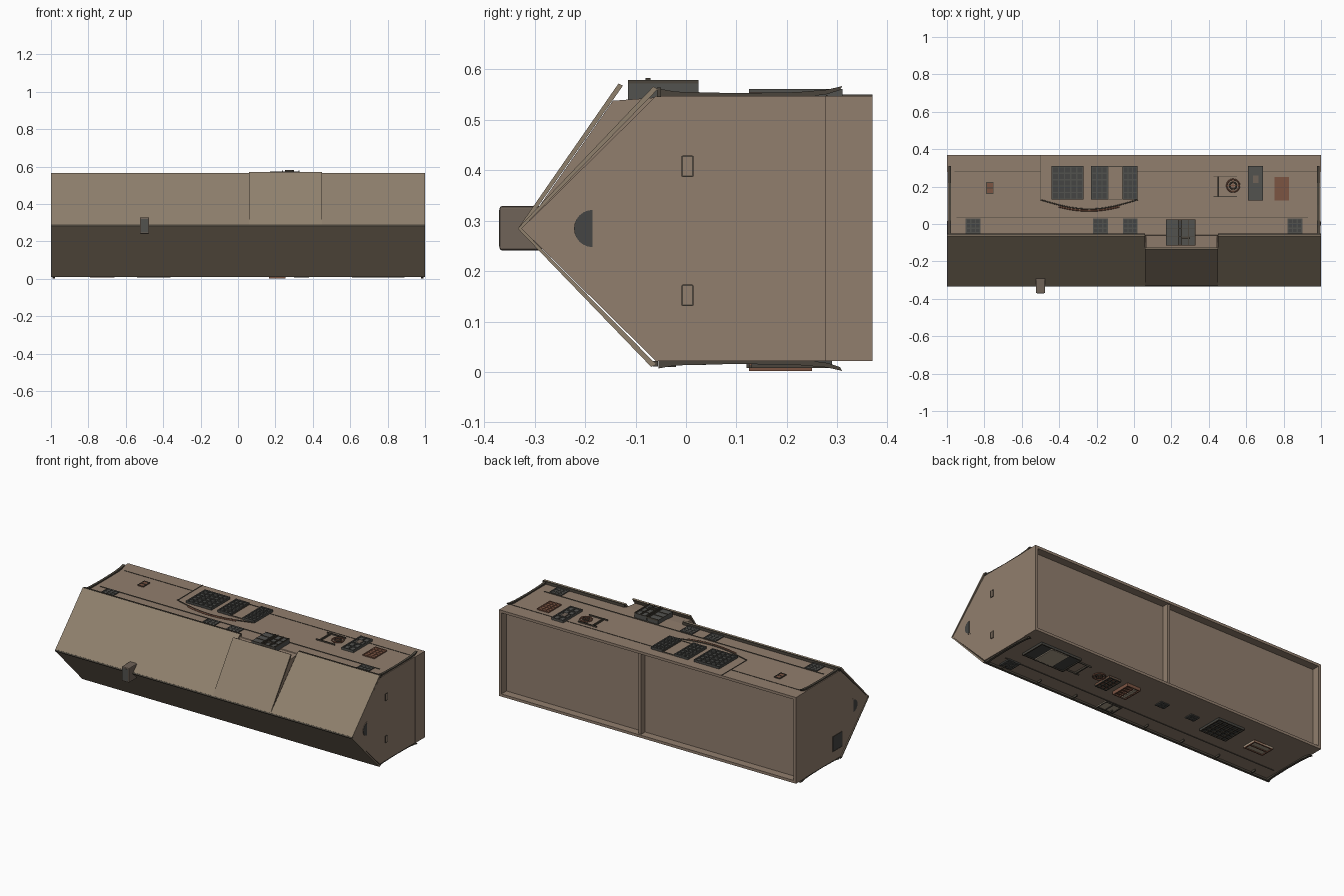
import bpy, bmesh, math

if "Cube" in bpy.data.objects:
    bpy.data.objects.remove(bpy.data.objects["Cube"])

def material(name, rgb):
    m = bpy.data.materials.new(name)
    m.diffuse_color = (*rgb, 1)
    m.use_nodes = True
    m.node_tree.nodes["Principled BSDF"].inputs["Base Color"].default_value = m.diffuse_color
    return m

WALL = material("wall_tan", (0.285, 0.21, 0.155))
ROOF = material("roof_tan", (0.275, 0.215, 0.152))
GREY = material("frame_grey", (0.085, 0.085, 0.078))
DARK = material("glass_dark", (0.058, 0.06, 0.056))
BROWN = material("wood_brown", (0.20, 0.09, 0.055))
CREAM = material("cream", (0.42, 0.35, 0.26))
TRIM = material("trim_dark", (0.07, 0.06, 0.045))
STONE = material("chimney_stone", (0.16, 0.125, 0.098))
TOP, BOT = 0.547, 0.022      # the two long walls
MID = (TOP + BOT) / 2

def finish(name, bm, mats):
    bmesh.ops.recalc_face_normals(bm, faces=bm.faces)
    me = bpy.data.meshes.new(name)
    bm.to_mesh(me)
    bm.free()
    ob = bpy.data.objects.new(name, me)
    for m in mats:
        me.materials.append(m)
    bpy.context.collection.objects.link(ob)
    return ob

def boxes(name, parts):
    """parts: (x0, x1, y0, y1, z0, z1, material)"""
    bm, mats = bmesh.new(), []
    for x0, x1, y0, y1, z0, z1, m in parts:
        if m not in mats:
            mats.append(m)
        r = bmesh.ops.create_cube(bm, size=1)
        for v in r["verts"]:
            v.co = ((x0 + x1) / 2 + v.co.x * (x1 - x0), (y0 + y1) / 2 + v.co.y * (y1 - y0),
                    (z0 + z1) / 2 + v.co.z * (z1 - z0))
        for f in {f for v in r["verts"] for f in v.link_faces}:
            f.material_index = mats.index(m)
    return finish(name, bm, mats)

def prism(name, profile, x0, x1, m):
    """extrude a (y, z) profile along x"""
    bm = bmesh.new()
    f = bm.faces.new([bm.verts.new((x0, y, z)) for y, z in profile])
    r = bmesh.ops.extrude_face_region(bm, geom=[f])
    bmesh.ops.translate(bm, vec=(x1 - x0, 0, 0),
                        verts=[v for v in r["geom"] if isinstance(v, bmesh.types.BMVert)])
    return finish(name, bm, [m])

def flip(profile):
    return [(y, 2 * MID - z) for y, z in profile]

def span(top, d0, d1):
    """z range at a distance out from the top or bottom wall"""
    return (TOP + d0, TOP + d1) if top else (BOT - d1, BOT - d0)

def window(name, x0, x1, y0, y1, top=True, nx=2, ny=3, frame=GREY, pane=DARK, d=0.014, b=0.007):
    parts = [(x0, x1, y0, y1, *span(top, -0.003, d * 0.6), pane)]
    for i in range(nx + 1):
        c = x0 + (x1 - x0 - b) * i / nx
        parts.append((c, c + b, y0, y1, *span(top, 0, d), frame))
    for j in range(ny + 1):
        c = y0 + (y1 - y0 - b) * j / ny
        parts.append((x0, x1, c, c + b, *span(top, 0, d * 0.95), frame))
    return boxes(name, parts)

def tube(name, pts, r, m, cyclic=False):
    cu = bpy.data.curves.new(name, "CURVE")
    cu.dimensions = "3D"
    cu.bevel_depth, cu.bevel_resolution = r, 1
    s = cu.splines.new("POLY")
    s.points.add(len(pts) - 1)
    for p, c in zip(s.points, pts):
        p.co = (*c, 1)
    s.use_cyclic_u = cyclic
    cu.materials.append(m)
    ob = bpy.data.objects.new(name, cu)
    bpy.context.collection.objects.link(ob)

# house shell, with a shallow recess on the open +y side
prism("house_body", [(0.277, BOT), (-0.06, BOT), (-0.326, MID), (-0.06, TOP), (0.277, TOP)], -0.997, 0.997, WALL)
boxes("base_rim", [(-1, 1, 0.277, 0.37, TOP - 0.016, TOP, WALL), (-1, 1, 0.277, 0.37, BOT, BOT + 0.016, WALL),
                   (-1, -0.984, 0.277, 0.37, BOT, TOP, WALL), (0.984, 1, 0.277, 0.37, BOT, TOP, WALL),
                   (0.05, 0.068, 0.277, 0.36, BOT, TOP, WALL)])
boxes("base_floor", [(-0.99, 0.99, 0.27, 0.322, BOT + 0.01, TOP - 0.01, WALL)])

# thin roof sheets
slab = [(-0.334, MID), (-0.065, 0.566), (-0.056, 0.561), (-0.326, MID)]
prism("roof_upper_left", slab, -1, 0.06, ROOF)
prism("roof_upper_right", slab, 0.45, 1, ROOF)
prism("roof_lower", flip([(-0.334, MID), (-0.069, 0.559), (-0.06, 0.553), (-0.326, MID)]), -1, 1, ROOF)
tube("ridge_cap", [(-1, -0.329, MID), (1, -0.329, MID)], 0.006, TRIM)

# wide dormer
prism("dormer_body", [(-0.322, MID), (-0.145, 0.538), (-0.04, TOP - 0.001), (-0.05, 0.5)], 0.065, 0.445, WALL)
prism("dormer_roof", [(-0.331, 0.288), (-0.134, 0.572), (-0.125, 0.568), (-0.323, 0.286)], 0.06, 0.45, ROOF)
boxes("dormer_window", [(0.17, 0.24, -0.115, 0.025, 0.535, 0.572, GREY), (0.25, 0.33, -0.115, 0.025, 0.535, 0.572, GREY),
                        (0.24, 0.25, -0.11, 0.02, 0.535, 0.565, DARK)]
      + [(x, x + 0.006, -0.115, 0.025, 0.57, 0.579, TRIM) for x in (0.234, 0.25, 0.288, 0.324)]
      + [(0.17, 0.33, y, y + 0.004, 0.565, 0.575, TRIM) for y in (-0.115, -0.07, -0.025, 0.021)]
      + [(0.25, 0.3, -0.08, -0.07, 0.57, 0.583, TRIM)])

# eave trims, wall bands and rafter ends on both long sides
boxes("eave_trim_upper", [(-1, 0.06, -0.058, -0.05, 0.545, 0.564, TRIM), (0.45, 1, -0.058, -0.05, 0.545, 0.564, TRIM)])
boxes("eave_trim_lower", [(-1, 1, -0.066, -0.056, 0.011, 0.022, TRIM)])
boxes("rafter_ends_lower", [(x, x + 0.006, -0.05, -0.02, *span(False, -0.002, 0.012), TRIM)
                            for x in [-0.87 + 0.25 * i for i in range(8)]])
for top in (True, False):
    side = "upper" if top else "lower"
    boxes("wall_band_" + side, [(-0.95, 0.93, 0.031, 0.036, *span(top, -0.002, 0.003), TRIM)])
    # curved corner boards
    prof = [(-0.055, TOP - 0.004), (-0.055, 0.562), (-0.02, 0.556), (0.1, 0.553), (0.22, 0.555), (0.28, 0.56),
            (0.31, 0.567), (0.305, 0.559), (0.28, TOP + 0.004), (0.22, TOP - 0.004)]
    for s in (-1, 1):
        prism("corner_board_" + side, prof if top else flip(prof), s * 0.978, s * 0.992, TRIM)

# upper wall windows and doors
window("bay_window_wide", -0.44, -0.27, 0.13, 0.31, nx=5, ny=5)
window("bay_window_middle", -0.23, -0.14, 0.13, 0.31, nx=3, ny=5)
window("bay_window_gap", -0.14, -0.06, 0.13, 0.31, nx=1, ny=1, frame=TRIM, pane=WALL, d=0.006, b=0.004)
window("bay_window_side", -0.06, 0.02, 0.13, 0.31, nx=3, ny=5)
for i, x in enumerate((-0.9, -0.22, -0.06, 0.82)):
    window("small_window_%d" % i, x, x + 0.08, -0.05, 0.03, nx=3, ny=3, d=0.006)
window("grey_door", 0.61, 0.69, 0.125, 0.31, nx=2, ny=4, pane=GREY)
boxes("grey_door_light", [(0.635, 0.665, 0.22, 0.26, *span(True, 0, 0.0145), STONE)])
window("brown_shutter", 0.75, 0.83, 0.125, 0.25, nx=3, ny=5, frame=BROWN, pane=BROWN, d=0.007)
window("small_hatch", -0.79, -0.75, 0.16, 0.225, nx=1, ny=2, frame=TRIM, pane=BROWN, d=0.006, b=0.005)

# curved arch trim and bay edges
arch = [(-0.5 + 0.52 * t / 16, 0.13 - 0.05 * math.sin(math.pi * t / 16), TOP + 0.002) for t in range(17)]
tube("arch_trim", [(x, y - 0.009, z) for x, y, z in arch[3:14]], 0.005, BROWN)
tube("arch_line", arch, 0.003, TRIM)
boxes("bay_edges", [(-0.5, -0.496, 0.13, 0.37, TOP - 0.002, TOP + 0.003, TRIM),
                    (0.016, 0.02, 0.13, 0.28, TOP - 0.002, TOP + 0.003, TRIM),
                    (-0.96, -0.5, 0.278, 0.281, TOP - 0.002, TOP + 0.002, TRIM),
                    (0.02, 0.98, 0.278, 0.281, TOP - 0.002, TOP + 0.002, TRIM)])

# round wheel ornaments with small bar racks
def wheel(name, x, y, top, bar_x):
    z = sum(span(top, 0, 0.01)) / 2
    for r, m in ((0.034, BROWN), (0.018, TRIM)):
        tube(name + "_ring", [(x + r * math.cos(a * math.pi / 8), y + r * math.sin(a * math.pi / 8), z)
                              for a in range(16)], 0.004, m, True)
    parts = [(x - 0.034, x + 0.034, y - 0.003, y + 0.003, *span(top, 0, 0.008), BROWN),
             (x - 0.003, x + 0.003, y - 0.034, y + 0.034, *span(top, 0, 0.008), BROWN),
             (bar_x - 0.004, bar_x + 0.004, y - 0.06, y + 0.05, *span(top, 0, 0.01), TRIM)]
    parts += [(bar_x - 0.025, bar_x + 0.1, y + k, y + k + 0.004, *span(top, 0, 0.008), TRIM) for k in (-0.06, 0.045)]
    boxes(name + "_rack", parts)

wheel("upper_wheel", 0.53, 0.205, True, 0.45)
wheel("lower_wheel", 0.42, 0.21, False, 0.54)

# lower wall windows and doors
window("lower_window_end", 0.83, 0.91, -0.04, 0.04, False, 3, 3, d=0.008)
window("lower_wide_window", 0.61, 0.89, 0.13, 0.29, False, 3, 1, frame=TRIM)
boxes("lower_window_blind", [(0.69, 0.81, 0.14, 0.28, *span(False, 0, 0.0145), CREAM)])
window("lower_shutter", 0.3, 0.38, 0.125, 0.25, False, 3, 4, frame=TRIM, pane=BROWN)
window("lower_door", 0.165, 0.255, 0.125, 0.25, False, 2, 5, frame=BROWN, pane=BROWN, d=0.02)
boxes("lower_door_panel", [(0.18, 0.2, 0.135, 0.24, *span(False, 0, 0.0205), CREAM)])
window("lower_light_window", 0.11, 0.22, -0.05, 0.03, False, 2, 1, frame=TRIM, pane=CREAM, d=0.008)
for i, x in enumerate((-0.04, -0.25)):
    window("lower_small_window_%d" % i, x - 0.03, x + 0.03, 0.165, 0.215, False, 2, 2, d=0.006)
window("lower_big_window", -0.54, -0.36, 0.12, 0.28, False, 5, 5, frame=TRIM)
window("lower_brown_bench", -0.79, -0.66, 0.13, 0.22, False, 1, 2, frame=BROWN, pane=CREAM)

# gable ends: half-round vent and small windows
for s, side in ((1, "right"), (-1, "left")):
    for r, m, d, y in ((0.045, WALL, 0.999, -0.177), (0.037, DARK, 1.0, -0.185)):
        prof = [(y - r * math.sin(math.pi * k / 12), MID + r * math.cos(math.pi * k / 12)) for k in range(13)]
        prism("gable_vent_" + side, prof, s * 0.99, s * d, m)

def gable_window(name, s, y, z, w, h, pane):
    a, b, t = sorted((s * 0.99, s * 0.9985)), sorted((s * 0.99, s)), 0.003
    boxes(name, [(*a, y - w, y + w, z - h, z + h, pane)]
          + [(*b, y + k * w - t / 2, y + k * w + t / 2, z - h, z + h, TRIM) for k in (-1, 1)]
          + [(*b, y - w, y + w, z + k * h - t / 2, z + k * h + t / 2, TRIM) for k in (-1, 1)])

for z in (0.152, 0.408):
    gable_window("gable_window_right", 1, 0.003, z, 0.01, 0.02, WALL)
gable_window("gable_window_left", -1, -0.03, 0.125, 0.045, 0.045, DARK)

# chimney
cap = boxes("chimney", [(-0.525, -0.475, -0.37, -0.285, 0.241, 0.329, STONE)])
bev = cap.modifiers.new("bevel", "BEVEL")
bev.width, bev.segments = 0.005, 2
boxes("chimney_opening", [(-0.518, -0.482, -0.371, -0.36, 0.249, 0.321, GREY)])
